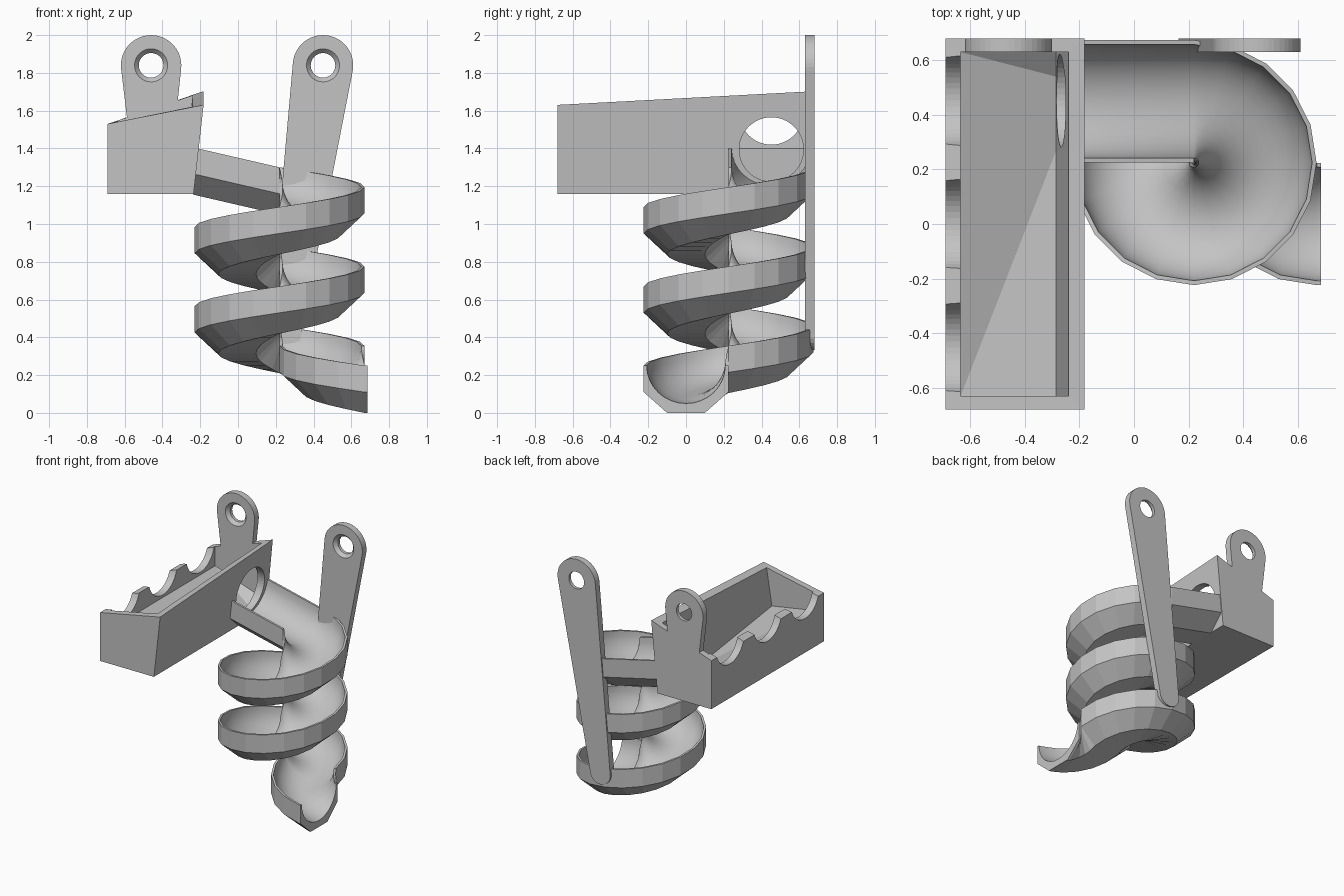
import bpy
import bmesh
from math import sin, cos, pi, radians
from mathutils import Matrix, Vector

cube = bpy.data.objects.get("Cube")
if cube:
    bpy.data.objects.remove(cube, do_unlink=True)

# One plain grey for everything
GREY = (0.55, 0.55, 0.55, 1)
grey = bpy.data.materials.new("plain grey")
grey.use_nodes = True
grey.diffuse_color = GREY
grey.node_tree.nodes["Principled BSDF"].inputs["Base Color"].default_value = GREY


def make_object(name, bm):
    bmesh.ops.recalc_face_normals(bm, faces=bm.faces)
    mesh = bpy.data.meshes.new(name)
    bm.to_mesh(mesh)
    bm.free()
    mesh.materials.append(grey)
    obj = bpy.data.objects.new(name, mesh)
    bpy.context.collection.objects.link(obj)
    return obj


def bridge(bm, ring_a, ring_b):
    n = len(ring_a)
    return [bm.faces.new((ring_a[i], ring_a[(i + 1) % n], ring_b[(i + 1) % n], ring_b[i]))
            for i in range(n)]


def cut_round(obj, start, end, r1, r2):
    """Cut a round hole running from start to end."""
    start, end = Vector(start), Vector(end)
    axis = end - start
    turn = axis.to_track_quat('Z', 'Y').to_matrix().to_4x4()
    bm = bmesh.new()
    bmesh.ops.create_cone(bm, cap_ends=True, segments=48, radius1=r1, radius2=r2,
                          depth=axis.length,
                          matrix=Matrix.Translation((start + end) / 2) @ turn)
    cutter = make_object("cutter", bm)
    cutter.hide_render = True
    mod = obj.modifiers.new("hole", 'BOOLEAN')
    mod.operation = 'DIFFERENCE'
    mod.object = cutter
    bpy.context.view_layer.objects.active = obj
    bpy.ops.object.modifier_apply(modifier=mod.name)
    bpy.data.objects.remove(cutter, do_unlink=True)


# Spiral trough: straight run, clockwise coil, then a reverse bend to the exit
RADIUS, STEP, PITCH = 0.225, radians(18), 0.42
path = [(-0.235, 0.45, 0, 1.405)]
for k in range(46):
    a = pi / 2 - k * STEP
    path.append((0.22 + RADIUS * cos(a), 0.225 + RADIUS * sin(a), a - pi / 2,
                 1.30 - PITCH * k / 20))
for k in range(1, 6):
    a = pi + k * STEP
    path.append((0.67 + RADIUS * cos(a), 0.225 + RADIUS * sin(a), a + pi / 2,
                 0.355 - PITCH * k / 20))
path.append((0.685, 0, 0, 0.25))

outer = [(-0.224, 0), (-0.224, -0.14), (-0.1, -0.25),
         (0.1, -0.25), (0.224, -0.14), (0.224, 0)]
ARC = 16
inner = [(0.208 * cos(pi * i / ARC), -0.2 * sin(pi * i / ARC)) for i in range(ARC + 1)]
profile = outer + inner

bm = bmesh.new()
rings = [[bm.verts.new((x - u * sin(h), y + u * cos(h), z + w)) for u, w in profile]
         for x, y, h, z in path]
for ring_a, ring_b in zip(rings, rings[1:]):
    for i, face in enumerate(bridge(bm, ring_a, ring_b)):
        face.smooth = len(outer) <= i < len(profile) - 1
bm.faces.new(rings[0])
bm.faces.new(rings[-1])
make_object("spiral_trough", bm)


# Collecting box: leaning side wall, sloping rim, floor falling to the outlet
def rim(x, y):
    right = 1.63 + 0.053 * (y + 0.68)
    return 1.53 + (right - 1.53) * (x + 0.69) / 0.505


def plan(left, right, end):
    return [(left, -end), (right, -end), (right, 0.27), (right, 0.54),
            (right, end), (left, end)]


bm = bmesh.new()
floor_z = [1.40, 1.34, 1.22, 1.22, 1.28, 1.40]
base = [bm.verts.new((x, y, 1.16)) for x, y in plan(-0.69, -0.235, 0.68)]
rim_out = [bm.verts.new((x, y, rim(x, y))) for x, y in plan(-0.69, -0.182, 0.68)]
rim_in = [bm.verts.new((x, y, rim(x, y))) for x, y in plan(-0.635, -0.24, 0.63)]
floor = [bm.verts.new((x, y, z))
         for (x, y), z in zip(plan(-0.635, -0.285, 0.63), floor_z)]
for ring_a, ring_b in ((base, rim_out), (rim_out, rim_in), (rim_in, floor)):
    bridge(bm, ring_a, ring_b)
bm.faces.new(base)
for ids in ((0, 1, 2), (0, 2, 3, 5), (3, 4, 5)):
    bm.faces.new([floor[i] for i in ids])
box = make_object("collecting_box", bm)

# Round outlet in the leaning wall and three scallops in the low wall
cut_round(box, (-0.295, 0.452, 1.395), (-0.1, 0.452, 1.395), 0.17, 0.17)
for y in (-0.452, 0, 0.452):
    cut_round(box, (-0.8, y, 1.59), (-0.6, y, 1.59), 0.17, 0.17)


# Flat hangers with a round head and a countersunk screw hole
def hanger(name, cx, first, last, foot):
    cz, r = 1.84, 0.16
    outline = [(cx + r * cos(a), cz + r * sin(a))
               for a in (radians(first + (last - first) * i / 24) for i in range(25))]
    outline += foot
    bm = bmesh.new()
    front, back = [[bm.verts.new((x, y, z)) for x, z in outline] for y in (0.63, 0.68)]
    bridge(bm, front, back)
    bm.faces.new(front)
    bm.faces.new(back)
    obj = make_object(name, bm)
    cut_round(obj, (cx, 0.6, cz), (cx, 0.72, cz), 0.065, 0.065)
    cut_round(obj, (cx, 0.625, cz), (cx, 0.655, cz), 0.092, 0.065)


hanger("box_hanger", -0.46, -8, 188, [(-0.58, 1.5), (-0.335, 1.5)])
foot_arc = [(0.25 + 0.086 * cos(a), 0.42 + 0.086 * sin(a))
            for a in (pi + pi * i / 10 for i in range(11))]
hanger("long_hanger", 0.45, -11, 175, foot_arc)
